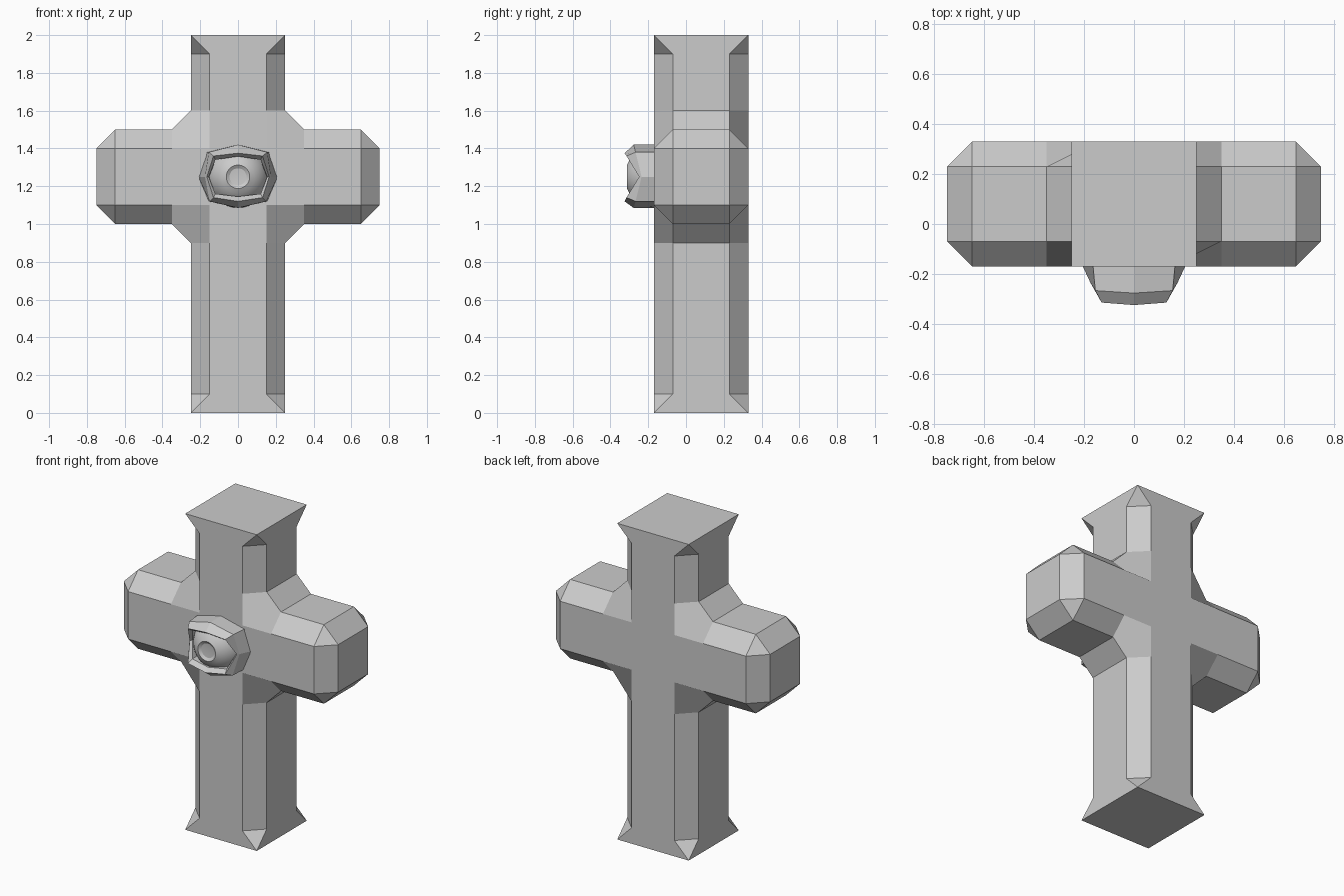
import bpy, bmesh, math

if "Cube" in bpy.data.objects:
    bpy.data.objects.remove(bpy.data.objects["Cube"])


def make_object(name, faces, location=(0, 0, 0), mirror=(False, False, False)):
    """Build a mesh from lists of face corner points, mirrored about its origin."""
    bm = bmesh.new()
    for pts in faces:
        bm.faces.new([bm.verts.new(p) for p in pts])
    for axis in range(3):
        if mirror[axis]:
            dup = bmesh.ops.duplicate(bm, geom=bm.verts[:] + bm.edges[:] + bm.faces[:])
            copies = [g for g in dup["geom"] if isinstance(g, bmesh.types.BMVert)]
            for v in copies:
                v.co[axis] *= -1
    bmesh.ops.remove_doubles(bm, verts=bm.verts, dist=0.0005)
    bmesh.ops.recalc_face_normals(bm, faces=bm.faces)
    mesh = bpy.data.meshes.new(name)
    bm.to_mesh(mesh)
    bm.free()
    obj = bpy.data.objects.new(name, mesh)
    bpy.context.collection.objects.link(obj)
    obj.location = location
    return obj


# Stone cross: one quarter (right, front), mirrored in x and y
F, M = -0.25, -0.15          # front plane and rear edge of the chamfer


def at(y, *pts):
    return [(x, y, z) for x, z in pts]


def quarter_half(flip, tip, stop, fil):
    """Chamfers and sides for the part above or below the arm's mid height."""
    s = 1 if flip else -1
    zi, zo = 1.25 + s * 0.15, 1.25 + s * 0.25      # arm front edge, arm outer edge
    faces = [
        # stopped chamfer on the post
        at(F, (.25, tip), (.15, stop)) + at(M, (.25, stop)),
        at(F, (.15, stop), (.15, fil)) + at(M, (.25, fil), (.25, stop)),
        # corner between post and arm
        at(F, (.35, zi), (.15, zi), (.15, fil)) + at(M, (.25, fil), (.35, zo)),
        # arm chamfer and its tip triangle
        at(F, (.35, zi), (.65, zi)) + at(M, (.65, zo), (.35, zo)),
        at(F, (.65, zi)) + at(M, (.75, zi), (.65, zo)),
        # post side and end cap
        at(F, (.25, tip)) + at(M, (.25, stop), (.25, fil)) + at(0, (.25, fil), (.25, tip)),
        at(F, (0, tip), (.25, tip)) + at(0, (.25, tip), (0, tip)),
    ]
    # flat strips running to the mid depth
    rim = [(.25, fil), (.35, zo), (.65, zo), (.75, zi)]
    faces += [at(M, a, b) + at(0, b, a) for a, b in zip(rim, rim[1:])]
    return faces


cross_faces = quarter_half(False, 0, .1, .9) + quarter_half(True, 2, 1.9, 1.6)
cross_faces += [
    # front face, split into post and arm
    at(F, (0, 0), (.25, 0), (.15, .1), (.15, .9), (.15, 1.1),
       (.15, 1.4), (.15, 1.6), (.15, 1.9), (.25, 2), (0, 2)),
    at(F, (.15, 1.1), (.35, 1.1), (.65, 1.1), (.65, 1.4), (.35, 1.4), (.15, 1.4)),
    # arm end
    at(F, (.65, 1.1), (.65, 1.4)) + at(M, (.75, 1.4), (.75, 1.1)),
    at(M, (.75, 1.1), (.75, 1.4)) + at(0, (.75, 1.4), (.75, 1.1)),
]
make_object("stone_cross", cross_faces, (0, 0.08, 0), (True, True, False))

# Eyelids: rings of points (x, y, z) on the right half, relative to the eye centre
rings = [
    [(0, -.16, .17), (.165, -.16, .13), (.21, -.16, 0), (.155, -.16, -.13), (0, -.16, -.165)],
    [(0, -.277, .17), (.155, -.267, .13), (.175, -.235, 0), (.15, -.267, -.13), (0, -.277, -.165)],
    [(0, -.325, .125), (.13, -.315, .11), (.165, -.248, 0), (.13, -.315, -.11), (0, -.325, -.13)],
    [(0, -.30, .108), (.12, -.285, .09), (.155, -.235, 0), (.12, -.285, -.09), (0, -.30, -.105)],
    [(0, -.24, .108), (.12, -.23, .09), (.15, -.20, 0), (.12, -.23, -.09), (0, -.24, -.105)],
]
lid_faces = []
for a, b in zip(rings, rings[1:]):
    for i in range(4):
        lid_faces.append([a[i], a[i + 1], b[i + 1], b[i]])
make_object("eyelids", lid_faces, (0, 0, 1.25), (True, False, False))

# Eyeball: front dome with a dished iris, turned about the y axis
R, CY, N = 0.165, -0.16, 32
profile = [(0.0, -.298), (.045, -.302), (.062, CY - math.sqrt(R * R - .062 ** 2))]
for k in range(1, 8):
    t = math.asin(.062 / R) + k / 7 * (math.pi / 2 - math.asin(.062 / R))
    profile.append((R * math.sin(t), CY - R * math.cos(t)))


def turned(r, y, i):
    a = 2 * math.pi * (i % N) / N
    return (r * math.cos(a), y, r * math.sin(a))


ball_faces = []
for (r0, y0), (r1, y1) in zip(profile, profile[1:]):
    for i in range(N):
        quad = [turned(r1, y1, i), turned(r1, y1, i + 1)]
        quad += [turned(r0, y0, i)] if r0 == 0 else [turned(r0, y0, i + 1), turned(r0, y0, i)]
        ball_faces.append(quad)
ball = make_object("eyeball", ball_faces, (0, 0, 1.25))
bpy.context.view_layer.objects.active = ball
ball.select_set(True)
bpy.ops.object.shade_smooth_by_angle(angle=math.radians(25))
